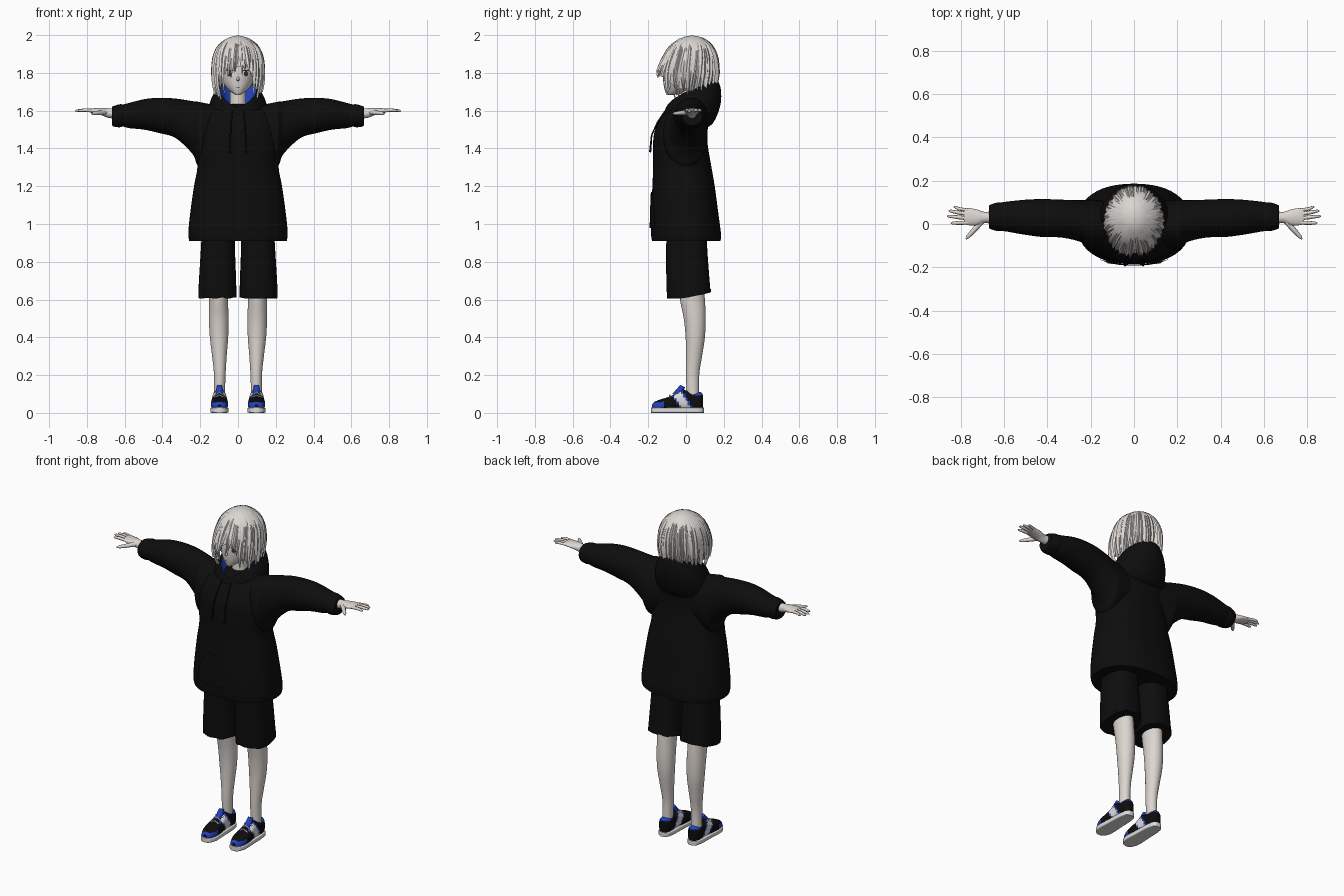
import bpy, bmesh, math, random
from mathutils import Vector

random.seed(4)
cube = bpy.data.objects.get("Cube")
if cube:
    bpy.data.objects.remove(cube, do_unlink=True)


def material(name, *rgb):
    mat = bpy.data.materials.new(name)
    mat.use_nodes = True
    colour = (*rgb, 1)
    mat.diffuse_color = colour
    shader = mat.node_tree.nodes["Principled BSDF"]
    shader.inputs["Base Color"].default_value = colour
    shader.inputs["Roughness"].default_value = .8
    return mat


HAIR = material("pale_hair", .70, .67, .64)
SKIN = material("skin", .72, .67, .63)
CLOTH = material("black_cloth", .004, .004, .004)
BLUE = material("blue", .015, .055, .55)
WHITE = material("white_rubber", .72, .71, .70)
DARK = material("dark_grey", .03, .03, .035)


def build(name, rows, mats, closed=True, caps=True, mirror=False, rule=None, angle=50):
    """Skin a list of point rows into a mesh, optionally as a left and right pair."""
    count = len(rows[0])
    span = count if closed else count - 1
    for side in ((1, -1) if mirror else (1,)):
        bm = bmesh.new()
        grid = [[bm.verts.new((p[0] * side, p[1], p[2])) for p in row] for row in rows]
        for upper, lower in zip(grid, grid[1:]):
            for j in range(span):
                k = (j + 1) % count
                quad = [upper[j], lower[j], lower[k], upper[k]]
                face = bm.faces.new(quad if side == 1 else quad[::-1])
                if rule:
                    centre = face.calc_center_median()
                    face.material_index = rule(centre, grid.index(upper))
        if caps:
            bm.faces.new(grid[0])
            bm.faces.new(grid[-1])
            bmesh.ops.recalc_face_normals(bm, faces=bm.faces)
        prefix = ("left_" if side == 1 else "right_") if mirror else ""
        mesh = bpy.data.meshes.new(prefix + name)
        bm.to_mesh(mesh)
        bm.free()
        for mat in mats:
            mesh.materials.append(mat)
        obj = bpy.data.objects.new(prefix + name, mesh)
        bpy.context.collection.objects.link(obj)
        bpy.ops.object.select_all(action="DESELECT")
        obj.select_set(True)
        bpy.context.view_layer.objects.active = obj
        bpy.ops.object.shade_smooth_by_angle(angle=math.radians(angle))


def smooth(rings, steps=4):
    """Catmull-Rom refinement of cross-section rows."""
    out = []
    for i in range(len(rings) - 1):
        p0, p1, p2, p3 = (rings[max(0, min(len(rings) - 1, i + k))] for k in (-1, 0, 1, 2))
        for s in range(steps):
            t = s / steps
            out.append([b + .5 * t * (c - a + t * (2*a - 5*b + 4*c - d + t * (3*(b - c) + d - a)))
                        for a, b, c, d in zip(p0, p1, p2, p3)])
    return out + [list(rings[-1])]


def sym(rows):
    return [(t, -w, w, lo, hi) for t, w, lo, hi in rows]


def sample(rings, t):
    for a, b in zip(rings, rings[1:]):
        if a[0] <= t <= b[0]:
            f = (t - a[0]) / (b[0] - a[0])
            return [p + f * (q - p) for p, q in zip(a, b)]
    return rings[0] if t < rings[0][0] else rings[-1]


def section(ring, angle, power=2):
    """Point of a superellipse section; angle zero is the low side of its second axis."""
    _, a0, a1, b0, b1 = ring
    s, c = math.sin(angle), -math.cos(angle)
    bend = lambda v: math.copysign(abs(v) ** (2 / power), v)
    return ((a0 + a1 + (a1 - a0) * bend(s)) / 2, (b0 + b1 + (b1 - b0) * bend(c)) / 2)


def loft(name, rings, mats, axis="z", power=2, sides=32, tweak=None, **options):
    rows = []
    for ring in rings:
        row = []
        for j in range(sides):
            a, b = section(ring, math.tau * j / sides, power)
            t = ring[0]
            p = {"x": (t, a, b), "y": (a, t, b), "z": (a, b, t)}[axis]
            row.append(tweak(*p) if tweak else p)
        rows.append(row)
    build(name, rows, mats, **options)


def tube(name, points, radii, mat, sides=8, **options):
    pts = [Vector(p) for p in points]
    rows = []
    for i, p in enumerate(pts):
        turn = (pts[min(i + 1, len(pts) - 1)] - pts[max(i - 1, 0)]).to_track_quat("Z", "Y")
        rows.append([p + turn @ Vector((math.cos(a), math.sin(a), 0)) * radii[i]
                     for a in (math.tau * j / sides for j in range(sides))])
    build(name, rows, [mat], **options)


def patch(name, rings, power, x, bottom, top, width, mat, lift, **options):
    """Thin plate that follows the front of a lofted body."""
    rows = []
    for i in range(9):
        v = 1 - i / 8
        z, row = bottom + (top - bottom) * v, []
        _, _, half, lo, hi = sample(rings, z)
        for j in range(9):
            px = x + width(v) * (j / 4 - 1)
            depth = max(0, 1 - abs(px / half) ** power) ** (1 / power)
            row.append((px, (lo + hi) / 2 - (hi - lo) / 2 * depth - lift, z))
        rows.append(row)
    build(name, rows, [mat], closed=False, caps=False, **options)


# Hoodie body and pocket
torso = smooth(sym([(.91, .258, -.18, .183), (.95, .263, -.185, .185), (1.05, .254, -.184, .172),
                    (1.2, .233, -.178, .152), (1.3, .215, -.174, .135), (1.42, .215, -.175, .115),
                    (1.5, .21, -.163, .115), (1.58, .19, -.12, .12), (1.62, .14, -.07, .11),
                    (1.635, .07, -.03, .08)]))
loft("hoodie_body", torso, [CLOTH], power=2.3, sides=48)
patch("pocket", torso, 2.3, 0, .98, 1.17, lambda v: .16 - .07 * v ** 2, CLOTH, .007)

# Sleeves with cuffs
sleeve = smooth([(.08, -.1, .1, 1.36, 1.62), (.2, -.12, .113, 1.30, 1.645), (.24, -.085, .11, 1.37, 1.65),
                 (.33, -.063, .112, 1.455, 1.664), (.42, -.06, .115, 1.482, 1.668),
                 (.5, -.05, .112, 1.5, 1.66), (.58, -.036, .104, 1.508, 1.64), (.62, -.03, .098, 1.522, 1.63)])
loft("sleeve", sleeve, [CLOTH], axis="x", mirror=True)
cuff = smooth([(.6, -.03, .098, 1.52, 1.632), (.625, -.033, .1, 1.512, 1.634),
               (.655, -.026, .092, 1.515, 1.626), (.668, -.02, .086, 1.522, 1.62)])
loft("cuff", cuff, [CLOTH], axis="x", mirror=True)

# Hood, lined in blue: half width, front and back depth, front and back height
hood = [(.05, -.05, .06, 1.57, 1.60), (.085, -.088, .12, 1.605, 1.71), (.1, -.1, .152, 1.615, 1.762),
        (.115, -.107, .172, 1.612, 1.752), (.14, -.112, .186, 1.6, 1.70), (.158, -.115, .18, 1.59, 1.62),
        (.165, -.115, .14, 1.58, 1.53), (.14, -.09, .08, 1.57, 1.5)]
rows = []
for w, front, back, low, high in smooth(hood, 3):
    row = []
    for j in range(48):
        a = math.tau * j / 48
        b = (1 - math.cos(a)) / 2
        row.append((w * math.sin(a), front + (back - front) * b, low + (high - low) * b ** .6))
    rows.append(row)
build("hood", rows, [CLOTH, BLUE], caps=False, rule=lambda c, i: int(i < 5))
tube("drawstring", [(.03, -.11, 1.6), (.036, -.15, 1.54), (.04, -.182, 1.47), (.042, -.19, 1.38)],
     [.004, .004, .004, .006], CLOTH, mirror=True)

# Shorts and legs
loft("shorts_leg", smooth([(.608, .008, .21, -.1, .133), (.7, .01, .207, -.104, .125),
                           (.88, .016, .196, -.105, .112), (1, .01, .19, -.1, .11)]), [CLOTH], power=2.5,
     tweak=lambda x, y, z: (x, y, z + max(0, y) * .25 * (z < .63) + .004 * math.sin(x * 90)), mirror=True)
loft("leg", smooth([(.07, .07, .128, .005, .07), (.2, .066, .127, 0, .07), (.3, .06, .137, 0, .085),
                    (.4, .052, .149, -.002, .1), (.5, .05, .154, -.012, .104), (.6, .053, .154, -.032, .1),
                    (.7, .05, .16, -.04, .09)]), [SKIN], mirror=True)


# Shoes with painted panels, sole, tongue and laces
def shoe_paint(c, row):
    side = abs(abs(c.x) - .098)
    if c.y < -.115 and c.z < .056:
        return 1
    slant = abs(c.y + .02 + .6 * (c.z - .06))
    if side > .02 and slant < .034:
        return 2 if slant < .024 else 1
    return 1 if c.y > .05 and c.z > .095 else 0


upper = [(y, .098 - w, .098 + w, .012, top) for y, w, top in
         [(-.179, .012, .045), (-.168, .031, .058), (-.13, .044, .073), (-.09, .045, .085), (-.05, .041, .104),
          (-.015, .038, .122), (.02, .037, .112), (.06, .036, .11), (.082, .027, .108), (.09, .012, .09)]]
loft("shoe", smooth(upper, 3), [CLOTH, BLUE, WHITE], axis="y", power=2.6, rule=shoe_paint, mirror=True)
sole = [(y, .098 - w, .098 + w, 0, .028) for y, w in
        [(-.185, .014), (-.172, .034), (-.13, .048), (-.05, .045), (.03, .042), (.078, .033), (.094, .014)]]
loft("sole", smooth(sole), [WHITE], axis="y", power=7, mirror=True)
tube("tongue", [(.098, -.06, .09), (.098, -.03, .118), (.098, -.018, .142)], [.016, .02, .014], BLUE, mirror=True)
for n in range(3):
    y, z = -.085 + .022 * n, .089 + .0125 * n
    tube(f"lace_{n}", [(.073, y, z - .008), (.098, y, z + .006), (.123, y, z - .008)],
         [.004] * 3, WHITE, mirror=True)

# Hands
loft("palm", smooth([(.64, 0, .06, 1.555, 1.61), (.69, .004, .056, 1.563, 1.613), (.72, -.006, .066, 1.575, 1.614),
                     (.76, -.006, .073, 1.585, 1.613), (.785, 0, .07, 1.59, 1.61)]), [SKIN], axis="x", mirror=True)
for name, root, tip, r in [("little_finger", .063, (.832, .078), .008), ("ring_finger", .045, (.855, .06), .009),
                           ("middle_finger", .026, (.862, .036), .009), ("index_finger", .006, (.845, .004), .009)]:
    mid = (root + tip[1]) / 2
    tube(name, [(.765, root, 1.6), (.81, mid, 1.603), (tip[0] - .008, tip[1], 1.6), (*tip, 1.599)],
         [r, r, r * .75, r * .3], SKIN, mirror=True)
tube("thumb", [(.705, .01, 1.592), (.735, -.025, 1.588), (.765, -.058, 1.585), (.775, -.07, 1.584)],
     [.014, .012, .009, .003], SKIN, mirror=True)

# Head, neck and face
head = smooth(sym([(1.684, .012, -.095, -.06), (1.695, .032, -.1, -.01), (1.72, .06, -.106, .05),
                   (1.75, .08, -.11, .09), (1.8, .095, -.112, .12), (1.87, .1, -.1, .13),
                   (1.93, .08, -.06, .11), (1.96, .03, 0, .06)]))
loft("head", head, [SKIN])
loft("neck", sym([(1.56, .055, -.04, .08), (1.64, .043, -.025, .065), (1.76, .043, -.03, .07)]), [SKIN])
tube("nose", [(0, -.104, 1.79), (0, -.115, 1.762), (0, -.106, 1.752)], [.003, .008, .003], SKIN)
oval = lambda size: lambda v: size * math.sqrt(max(.01, 1 - (2 * v - 1) ** 2))
patch("eye_white", head, 2, .042, 1.782, 1.811, oval(.022), WHITE, .002, mirror=True)
patch("iris", head, 2, .042, 1.781, 1.811, oval(.011), DARK, .004, mirror=True)
patch("upper_lash", head, 2, .043, 1.809, 1.815, oval(.025), DARK, .005, mirror=True)
patch("mouth", head, 2, 0, 1.722, 1.7245, oval(.012), DARK, .002)

# Hair cap
hair = smooth(sym([(1.66, .1, -.105, .125), (1.7, .113, -.128, .143), (1.74, .125, -.142, .158),
                   (1.79, .133, -.148, .172), (1.84, .134, -.138, .172), (1.89, .128, -.117, .165),
                   (1.94, .107, -.086, .142), (1.975, .07, -.045, .108), (1.992, .037, -.01, .075),
                   (1.998, .004, .025, .035)]))


def hem(a):
    a = abs((a + math.pi) % math.tau - math.pi)
    return 1.835 if a < .6 else 1.74 if a < 1 else 1.715


def hair_point(a, z, lift=0):
    x, y = section(sample(hair, z), a)
    return x + lift * math.sin(a), y - lift * math.cos(a), z


rows = []
for i in range(25):
    t = (i / 24) ** 2
    rows.append([hair_point(math.tau * j / 64, 1.998 + (hem(math.tau * j / 64) - 1.998) * t, -.004)
                 for j in range(64)])
build("hair_cap", rows, [HAIR], caps=False, angle=80)

# Pointed locks laid over the cap
for n in range(54):
    a = math.tau * n / 54 + random.uniform(-.05, .05)
    top, end = random.uniform(1.965, 1.99), hem(a) - random.uniform(.015, .06)
    width, sway, flare = random.uniform(.08, .14), random.uniform(-.1, .1), random.uniform(.002, .016)
    rows = []
    for i in range(13):
        t = i / 12
        z = top + (end - top) * t ** 1.5
        w = width * (1 - t ** 4) + .004
        mid = a + sway * t * t
        rows.append([hair_point(mid + k * w, z, flare * t ** 3 + (.005 if k == 0 else -.004) * min(1, 4 * t))
                     for k in (-1, 0, 1)])
    build(f"hair_lock_{n}", rows, [HAIR], closed=False, caps=False, angle=60)
